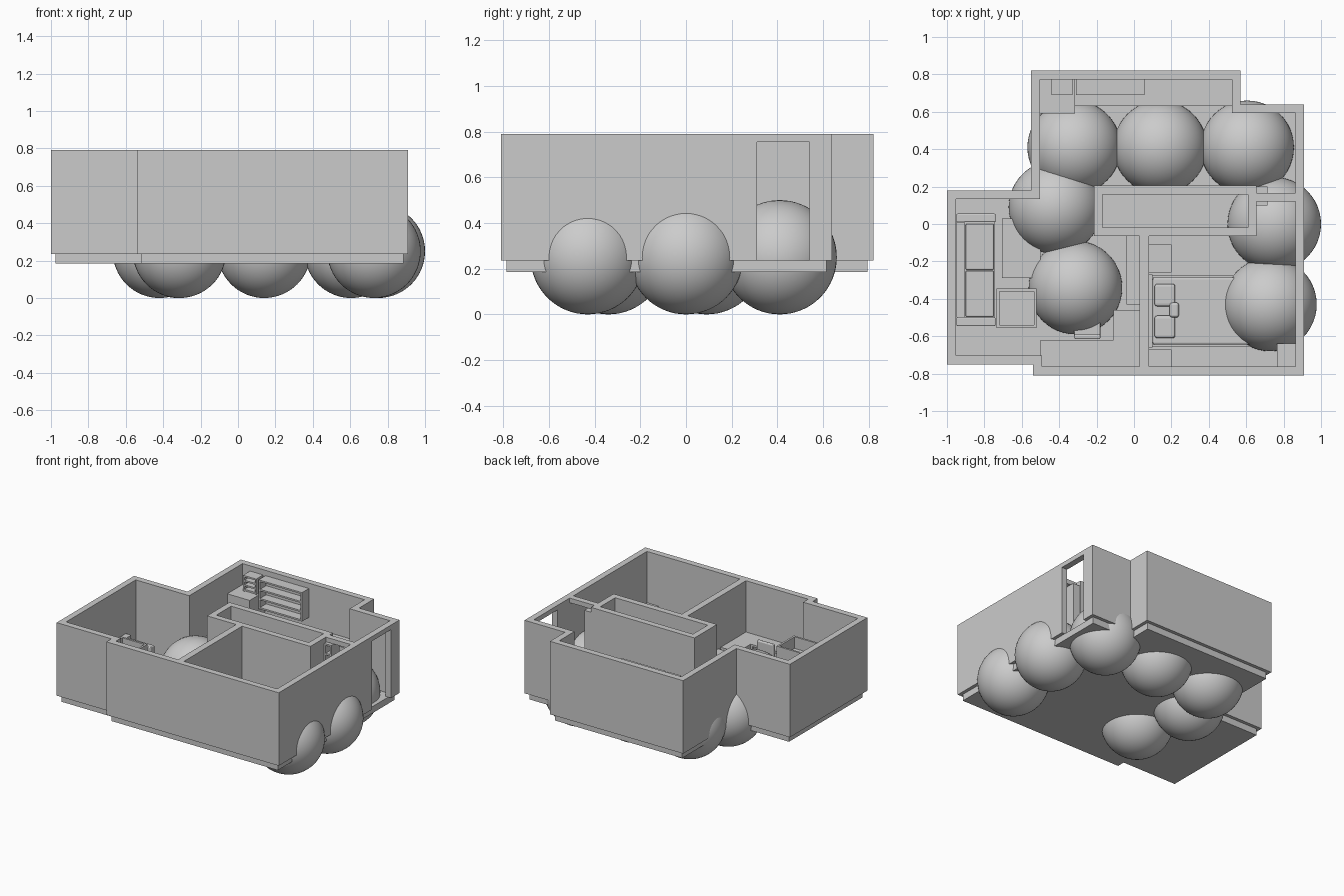
import bpy, bmesh
from mathutils import Vector

cube = bpy.data.objects.get("Cube")
if cube:
    bpy.data.objects.remove(cube, do_unlink=True)

# One plain grey for everything
grey = bpy.data.materials.new("plain_grey")
grey.use_nodes = True
colour = (.6, .6, .6, 1)
grey.diffuse_color = colour
grey.node_tree.nodes["Principled BSDF"].inputs["Base Color"].default_value = colour

UNDER, FLOOR, TOP = .185, .235, .79


def finish(name, bm):
    bmesh.ops.recalc_face_normals(bm, faces=bm.faces)
    mesh = bpy.data.meshes.new(name)
    bm.to_mesh(mesh)
    bm.free()
    mesh.materials.append(grey)
    obj = bpy.data.objects.new(name, mesh)
    bpy.context.collection.objects.link(obj)
    return obj


def add_box(bm, xs, ys, zs):
    verts = bmesh.ops.create_cube(bm, size=1)["verts"]
    for v in verts:
        v.co = [r[0] if c < 0 else r[1] for c, r in zip(v.co, (xs, ys, zs))]


def box(name, xs, ys, zs, bevel=0):
    bm = bmesh.new()
    add_box(bm, xs, ys, zs)
    if bevel:
        bmesh.ops.bevel(bm, geom=bm.edges[:], offset=bevel, segments=3,
                        affect='EDGES', profile=.5)
    return finish(name, bm)


def inset(points, distance):
    """Move each corner of a square-cornered outline inwards."""
    result = []
    for i, p in enumerate(points):
        p, before, after = Vector(p), Vector(points[i - 1]), Vector(points[(i + 1) % len(points)])
        a, b = (p - before).normalized(), (after - p).normalized()
        result.append(p + distance * Vector((-a.y - b.y, a.x + b.x)))
    return result


def ring(name, outer, thickness, low, high):
    """Closed wall that follows an outline."""
    bm = bmesh.new()
    loops = [[bm.verts.new((p[0], p[1], z)) for p in line]
             for line, z in ((outer, low), (outer, high),
                             (inset(outer, thickness), high), (inset(outer, thickness), low))]
    for i in range(len(outer)):
        j = (i + 1) % len(outer)
        for k in range(4):
            a, b = loops[k], loops[(k + 1) % 4]
            bm.faces.new((a[i], a[j], b[j], b[i]))
    return finish(name, bm)


def rect(xs, ys):
    return [(xs[0], ys[0]), (xs[1], ys[0]), (xs[1], ys[1]), (xs[0], ys[1])]


def shelf_unit(name, xs, ys, zs, count, board=.012):
    """Open case with side panels, a back and evenly spaced boards."""
    bm = bmesh.new()
    add_box(bm, (xs[0], xs[0] + board), ys, zs)
    add_box(bm, (xs[1] - board, xs[1]), ys, zs)
    add_box(bm, xs, (ys[1] - board, ys[1]), zs)
    for i in range(count):
        z = zs[0] + (zs[1] - zs[0] - board) * i / (count - 1)
        add_box(bm, xs, ys, (z, z + board))
    return finish(name, bm)


def table(name, xs, ys, height, leg=.015):
    bm = bmesh.new()
    add_box(bm, xs, ys, (height - leg, height))
    for x in (xs[0], xs[1] - leg):
        for y in (ys[0], ys[1] - leg):
            add_box(bm, (x, x + leg), (y, y + leg), (FLOOR, height - leg))
    return finish(name, bm)


# Outer walls and the floor slab
outline = [(-1, -.75), (-.54, -.75), (-.54, -.81), (.91, -.81), (.91, .64),
           (.57, .64), (.57, .82), (-.55, .82), (-.55, .18), (-1, .18)]
walls = ring("outer_walls", outline, .047, FLOOR, TOP)
bm = bmesh.new()
base = bm.faces.new([bm.verts.new((p.x, p.y, UNDER)) for p in inset(outline, .025)])
raised = bmesh.ops.extrude_face_region(bm, geom=[base])["geom"]
bmesh.ops.translate(bm, vec=(0, 0, FLOOR - UNDER),
                    verts=[g for g in raised if isinstance(g, bmesh.types.BMVert)])
bmesh.ops.recalc_face_normals(bm, faces=bm.faces)
finish("floor_slab", bm)

# Entrance opening in the side wall
cutter = box("entrance_cutter", (.8, 1), (.31, .54), (.2, .755))
cutter.hide_render = True
cut = walls.modifiers.new("entrance", 'BOOLEAN')
cut.object = cutter
cut.solver = 'EXACT'
bpy.context.view_layer.objects.active = walls
bpy.ops.object.modifier_apply(modifier=cut.name)
bpy.data.objects.remove(cutter, do_unlink=True)

# Inner walls
ring("inner_room_walls", rect((-.215, .655), (-.065, .205)), .046, FLOOR, TOP)
box("partition_wall", (.03, .08), (-.77, -.06), (FLOOR, TOP))
box("doorway_lintel", (.655, .868), (.12, .165), (.755, TOP))
shelf_unit("doorway_rack", (.655, .715), (.1, .2), (FLOOR, .75), 8)

# Large balls sunk through the floor
radius = .25
centres = [(-.32, .41), (.14, .41), (.605, .41), (-.42, .09),
           (-.313, -.34), (.75, 0), (.727, -.43)]
for number, (x, y) in enumerate(centres, 1):
    bm = bmesh.new()
    bmesh.ops.create_uvsphere(bm, u_segments=48, v_segments=32, radius=radius)
    bmesh.ops.translate(bm, verts=bm.verts, vec=(x, y, radius))
    for face in bm.faces:
        face.smooth = True
    finish(f"ball_{number}", bm)

# Kitchen
box("kitchen_counter", (-.315, .525), (.63, .775), (FLOOR, .46))
box("fridge", (-.505, -.315), (.59, .775), (FLOOR, .63))
box("stove_top", (-.22, -.03), (.635, .69), (.46, .466))
for i in range(4):
    x = -.19 + i * .04
    box(f"burner_{i + 1}", (x, x + .02), (.65, .67), (.466, .472))
shelf_unit("spice_shelf", (-.44, -.33), (.69, .775), (.6, .75), 5)
shelf_unit("wall_shelf", (-.31, .055), (.69, .775), (.53, .75), 4)

# Sofa, coffee table and tall open cabinet
box("sofa_base", (-.95, -.745), (-.5, .01), (FLOOR, .33))
box("sofa_back", (-.95, -.905), (-.5, .01), (FLOOR, .43))
for name, low in (("sofa_arm_back", .01), ("sofa_arm_front", -.545)):
    box(name, (-.95, -.74), (low, low + .045), (FLOOR, .38), .006)
for i in range(2):
    y = -.495 + i * .25
    box(f"sofa_cushion_{i + 1}", (-.9, -.75), (y, y + .245), (.325, .345), .006)
table("coffee_table", (-.705, -.5), (-.29, .03), .32)
ring("cabinet_sides", rect((-.735, -.52), (-.555, -.345)), .015, FLOOR, .6)
for i in range(3):
    z = .28 + i * .11
    box(f"cabinet_shelf_{i + 1}", (-.73, -.53), (-.55, -.35), (z, z + .012))

# Study: corner desk, chair and slim wall unit
table("desk_long", (-.5, -.11), (-.765, -.62), .4)
box("desk_return", (-.11, .03), (-.765, -.46), (FLOOR, .4))
box("chair_seat", (-.32, -.18), (-.61, -.5), (.33, .35), .006)
box("chair_back", (-.32, -.18), (-.615, -.59), (.35, .46), .008)
box("slim_unit", (-.04, .03), (-.43, -.065), (FLOOR, .4))

# Bedroom
box("headboard", (.08, .1), (-.66, -.27), (FLOOR, .43))
box("bed_frame", (.1, .72), (-.655, -.275), (FLOOR, .285))
box("mattress", (.1, .71), (-.645, -.285), (.28, .325), .012)
for i, y in enumerate((-.61, -.44)):
    box(f"pillow_{i + 1}", (.11, .22), (y, y + .12), (.32, .355), .014)
box("small_cushion", (.19, .24), (-.5, -.42), (.32, .365), .014)
for name, low, high in (("nightstand_back", -.26, -.11), ("nightstand_front", -.765, -.67)):
    box(name, (.08, .2), (low, high), (FLOOR, .34))
box("wardrobe", (.765, .868), (-.768, -.64), (FLOOR, .4))
